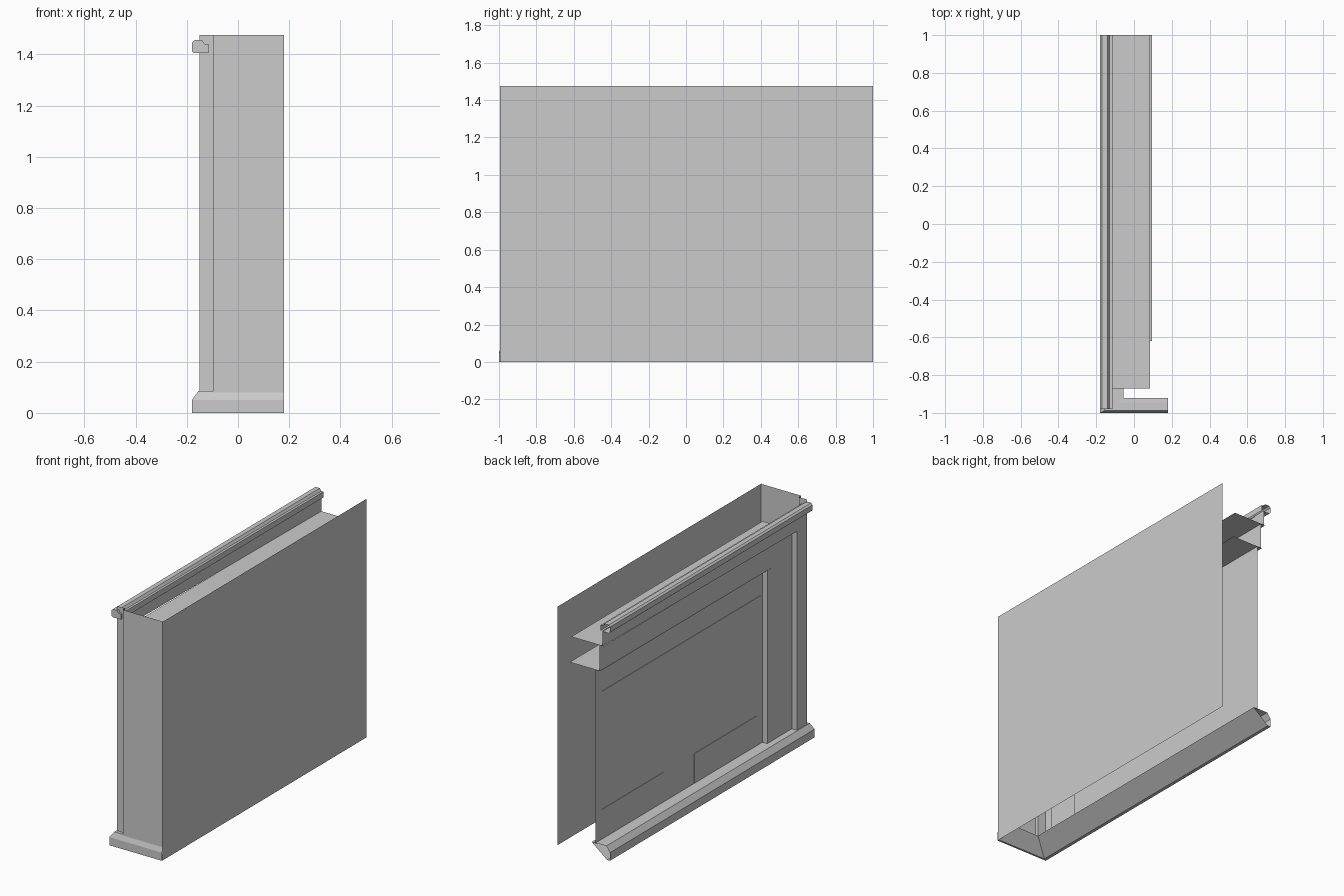
import bpy

if "Cube" in bpy.data.objects:
    bpy.data.objects.remove(bpy.data.objects["Cube"])


def mesh(name, verts, faces):
    me = bpy.data.meshes.new(name)
    me.from_pydata(verts, [], faces)
    me.update()
    ob = bpy.data.objects.new(name, me)
    bpy.context.collection.objects.link(ob)
    return ob


def wall(name, path, z0, z1):
    """Vertical sheet following a plan path of (x, y) points."""
    n = len(path)
    verts = [(x, y, z) for z in (z0, z1) for x, y in path]
    return mesh(name, verts, [(i, i + 1, n + i + 1, n + i) for i in range(n - 1)])


def shelf(name, x0, x1, y0, y1, z):
    return mesh(name, [(x0, y0, z), (x1, y0, z), (x1, y1, z), (x0, y1, z)], [(0, 1, 2, 3)])


def sweep(name, rings, closed=True, cap=None):
    """Join matching rings of points; cap optionally closes one ring."""
    n = len(rings[0])
    verts = [p for r in rings for p in r]
    faces = []
    for r in range(len(rings) - 1):
        for i in range(n if closed else n - 1):
            j = (i + 1) % n
            faces.append((r * n + i, r * n + j, (r + 1) * n + j, (r + 1) * n + i))
    if cap is not None:
        faces.append(tuple(range(cap * n, cap * n + n)))
    return mesh(name, verts, faces)


H = 1.475
SOFFIT_B, SOFFIT_C = 1.315, 1.155
XA, XB, XC = -0.15, -0.115, -0.082
YB, YC = -0.87, -0.63

# Tall sheet on the right side
wall("right_panel", [(0.18, -0.995), (0.18, 1)], 0, H)

# Front panel with a set-back corner strip
wall("front_panel", [(-0.095, -0.967), (-0.095, -0.99), (0.18, -0.99)], 0.06, H)
wall("corner_strip", [(XA, -0.967), (-0.095, -0.967)], 0.08, H)

# Left side steps inward twice, like a nested surround
wall("corner_post", [(XB, YB), (XA, YB), (XA, -0.967)], 0.08, SOFFIT_B)
wall("middle_post", [(XC, YC), (XB, YC), (XB, YB)], 0.08, SOFFIT_C)
wall("inner_wall", [(XC, 1), (XC, YC)], 0.08, SOFFIT_C)
wall("middle_lintel", [(-0.11, 1), (XB, YB)], SOFFIT_C, SOFFIT_B)
wall("upper_lintel", [(-0.13, 1), (XA, YB), (XA, -0.967)], SOFFIT_B, 1.41)

# Soffit sheets running inward from each step
shelf("upper_soffit", -0.14, 0.085, YB, 1, SOFFIT_B)
shelf("lower_soffit", -0.115, 0.095, -0.62, 1, SOFFIT_C)

# Shallow panels on the inner wall: y0, y1, z0, z1
for name, y0, y1, z0, z1 in (("large_panel", -0.61, 0.94, 0.29, 1.0),
                             ("low_panel_back", 0.34, 0.94, 0.09, 0.27),
                             ("low_panel_front", -0.57, 0.04, 0.09, 0.27)):
    rings = [[(x, y0, z0), (x, y1, z0), (x, y1, z1), (x, y0, z1)] for x in (XC, XC - 0.003)]
    sweep(name, rings, cap=1)

# Mitred baseboard: side inset, front inset, height
base = [(0, 0, 0), (0, 0, 0.05), (0.025, 0.012, 0.085),
        (0.09, 0.055, 0.085), (0.125, 0.08, 0.083), (0.02, 0.012, 0)]
sweep("baseboard", [
    [(-0.18 + a, 1, z) for a, b, z in base],
    [(-0.18 + a, -1 + b, z) for a, b, z in base],
    [(0.18, -1 + b, z) for a, b, z in base],
])

# Top moulding, open along its inner side
rail = [(-0.13, 1.405), (-0.172, 1.405), (-0.18, 1.412), (-0.18, 1.445),
        (-0.17, 1.455), (-0.14, 1.455), (-0.13, 1.44), (-0.115, 1.44), (-0.115, 1.405)]
sweep("top_moulding", [[(x, y, z) for x, z in rail] for y in (-0.98, 1)],
      closed=False, cap=0)
